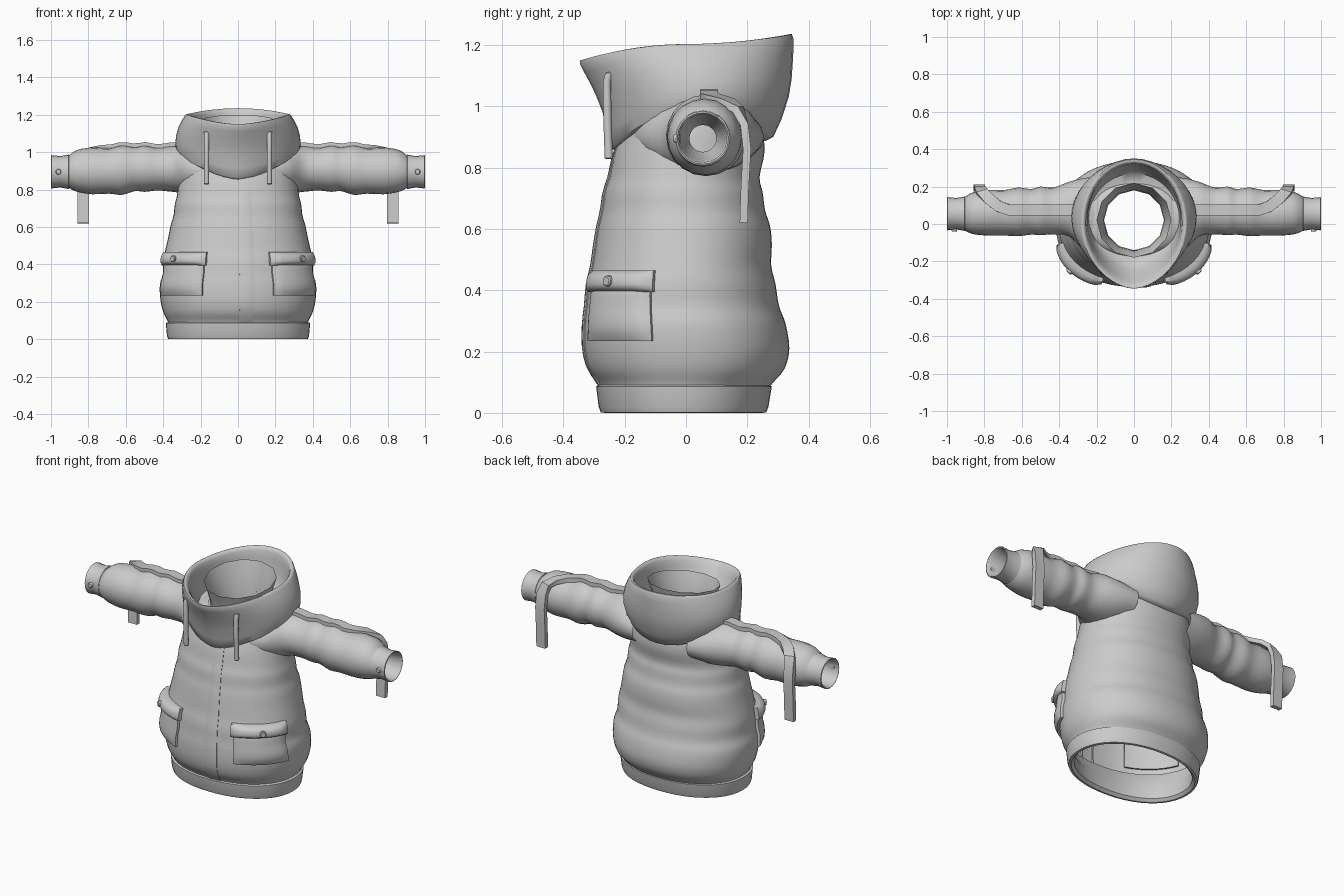
import bpy, bmesh
from math import sin, cos, pi, radians
from mathutils import Vector as V

if "Cube" in bpy.data.objects:
    bpy.data.objects.remove(bpy.data.objects["Cube"])


def finish(name, verts, faces, mirror=False, angle=40):
    me = bpy.data.meshes.new(name)
    me.from_pydata([tuple(v) for v in verts], [], faces)
    bm = bmesh.new()
    bm.from_mesh(me)
    bmesh.ops.recalc_face_normals(bm, faces=bm.faces)
    bm.to_mesh(me)
    bm.free()
    ob = bpy.data.objects.new(name, me)
    bpy.context.collection.objects.link(ob)
    bpy.ops.object.select_all(action='DESELECT')
    ob.select_set(True)
    bpy.context.view_layer.objects.active = ob
    bpy.ops.object.shade_smooth_by_angle(angle=radians(angle))
    if mirror:
        ob.modifiers.new("mirror", 'MIRROR').use_clip = False
    return ob


def loft(name, rings, cap=False, mirror=False, angle=40):
    n = len(rings[0])
    verts = [p for r in rings for p in r]
    faces = [(i * n + j, i * n + (j + 1) % n, (i + 1) * n + (j + 1) % n, (i + 1) * n + j)
             for i in range(len(rings) - 1) for j in range(n)]
    if cap:
        faces += [tuple(range(n)), tuple(range(len(verts) - n, len(verts)))]
    return finish(name, verts, faces, mirror, angle)


def smooth(pts, k=3):
    # Catmull-Rom resampling of a list of tuples
    out = []
    for i in range(len(pts) - 1):
        a, b, c, d = pts[max(i - 1, 0)], pts[i], pts[i + 1], pts[min(i + 2, len(pts) - 1)]
        for s in range(k):
            t = s / k
            out.append(tuple(0.5 * (2 * q + (r - p) * t + (2 * p - 5 * q + 4 * r - u) * t * t
                                    + (3 * q - p - 3 * r + u) * t ** 3)
                             for p, q, r, u in zip(a, b, c, d)))
    return out + [tuple(pts[-1])]


def at(prof, k):
    for a, b in zip(prof, prof[1:]):
        if a[0] <= k <= b[0]:
            t = (k - a[0]) / (b[0] - a[0])
            return [p + (q - p) * t for p, q in zip(a, b)]


def sp(v, e):
    return abs(v) ** e * (1 if v >= 0 else -1)


def oval(t, z, hx, yf, yb, e=0.93):
    # t = 0 at the front, pi/2 at +x
    return V((hx * sp(sin(t), e), (yf + yb) / 2 - (yb - yf) / 2 * sp(cos(t), e), z))


def turn(n):
    return [2 * pi * i / n for i in range(n)]


# Body: z, half width, front y, back y
body = smooth([(.075, .37, -.28, .265), (.1, .378, -.29, .285), (.145, .40, -.32, .322),
               (.21, .415, -.335, .337), (.29, .418, -.335, .325), (.35, .402, -.328, .303),
               (.42, .40, -.322, .292), (.48, .388, -.308, .278), (.55, .372, -.298, .28),
               (.61, .36, -.288, .274), (.66, .345, -.276, .258), (.72, .338, -.268, .25),
               (.77, .326, -.252, .24), (.86, .315, -.232, .257), (.95, .30, -.19, .24),
               (1.0, .26, -.16, .215), (1.03, .17, -.14, .18)])
loft("body", [[oval(t, *r) for t in turn(48)] for r in body])

# Hem band folded to the inside
hem = [(.092, .372, -.282, .27), (.086, .386, -.293, .28), (.02, .38, -.285, .269), (.002, .374, -.278, .262),
       (0, .36, -.265, .25), (.015, .345, -.25, .236), (.09, .35, -.255, .245), (.2, .405, -.325, .325)]
loft("hem", [[oval(t, *r) for t in turn(48)] for r in hem])

# Hood: half width, front y, back y, z at front, side, back; folds over at the rim
hood = smooth([(.26, -.215, .24, .85, .98, .89), (.318, -.245, .285, .865, .985, .9),
               (.335, -.272, .335, .98, 1.05, 1.03), (.32, -.31, .348, 1.07, 1.13, 1.14),
               (.288, -.346, .35, 1.138, 1.19, 1.222), (.275, -.337, .338, 1.15, 1.203, 1.235),
               (.258, -.315, .322, 1.13, 1.185, 1.215), (.25, -.28, .31, 1.08, 1.11, 1.12),
               (.24, -.21, .27, .99, 1.01, 1.01), (.17, -.14, .18, .98, 1.0, 1.0)], 2)


def hood_point(t, hx, yf, yb, zf, zs, zb):
    c = cos(t)
    z = zs + ((zf if c > 0 else zb) - zs) * c * c
    p = oval(t, z, hx, yf, yb, 1)
    if c > 0:  # slightly pointed front
        p.x = hx * sp(sin(t), 1.15)
    return p


loft("hood", [[hood_point(t, *r) for t in turn(40)] for r in hood], angle=50)

# Inner collar, flared and slanted with the hood rim
collar = []
for r, zf, zb in [(.16, .98, .98), (.165, 1.03, 1.05), (.185, 1.1, 1.14), (.2, 1.14, 1.2)]:
    collar.append([V((r * sin(t), .02 - r * cos(t), zf + (zb - zf) * (1 - cos(t)) / 2)) for t in turn(12)])
loft("inner_collar", collar)

# Sleeves: x, centre y, centre z, radius y, radius z
sleeve = smooth([(.18, .04, .90, .215, .11), (.27, .055, .905, .19, .125), (.35, .08, .912, .145, .124),
                 (.43, .07, .91, .125, .115), (.5, .07, .913, .13, .125), (.55, .065, .91, .122, .118),
                 (.62, .065, .905, .13, .133), (.69, .06, .9, .122, .122), (.78, .06, .9, .122, .125),
                 (.86, .058, .9, .112, .112), (.905, .055, .895, .09, .086)])


def sleeve_ring(x, cy, cz, ry, rz):
    return [V((x, cy + ry * cos(t), cz + rz * sin(t))) for t in turn(20)]


loft("sleeve", [sleeve_ring(*r) for r in sleeve], mirror=True)

# Cuffs with narrowing lining
cuff = [(.9, .082), (.905, .092), (.95, .084), (.998, .089), (1.0, .084), (.992, .078), (.91, .072), (.82, .044)]
loft("cuff", [sleeve_ring(x, .055, .895, r, r) for x, r in cuff], mirror=True, angle=50)


# Flat strap along the sleeve top, turning back and hanging down
path = []
for i in range(13):
    x = .25 + .035 * i
    s = at(sleeve, x)
    path.append((V((x, .075, s[2] + s[4] + .004)), V((0, 1, 0))))
path += [(V((.725, .095, 1.024)), V((-.4, .9, 0))), (V((.775, .135, 1.012)), V((-.7, .7, 0))),
         (V((.81, .17, .99)), V((-.95, .3, 0))), (V((.825, .19, .94)), V((-1, 0, 0))),
         (V((.827, .199, .86)), V((-1, 0, 0))), (V((.827, .192, .74)), V((-1, 0, 0))),
         (V((.827, .188, .62)), V((-1, 0, 0)))]
strap = []
for i, (p, w) in enumerate(path):
    tan = path[min(i + 1, len(path) - 1)][0] - path[max(i - 1, 0)][0]
    w = w.normalized()
    n = tan.cross(w).normalized() * .013
    w = w * .03
    strap.append([p + w + n, p - w + n, p - w - n, p + w - n])
loft("sleeve_strap", strap, cap=True, mirror=True)


# Patches that follow the body surface
def surf(t, z, off):
    r = at(body, z)
    p = oval(t, *r)
    d = oval(t + .02, *r) - oval(t - .02, *r)
    n = V((-d.y, d.x, 0)).normalized()
    if n.dot(V((sin(t), -cos(t), 0))) < 0:
        n = -n
    return p + n * off, n


def patch(name, t0, t1, z0, z1, off, mirror=True, nt=12, nz=8):
    us = [0] + [i / nt for i in range(nt + 1)] + [1]
    vs = [0] + [i / nz for i in range(nz + 1)] + [1]
    verts, faces = [], []
    for j, v in enumerate(vs):
        for i, u in enumerate(us):
            edge = i in (0, len(us) - 1) or j in (0, len(vs) - 1)
            puff = .45 + .55 * (16 * u * (1 - u) * v * (1 - v)) ** .4
            verts.append(surf(radians(t0 + (t1 - t0) * u), z0 + (z1 - z0) * v, -.01 if edge else off * puff)[0])
    m = len(us)
    for j in range(len(vs) - 1):
        for i in range(m - 1):
            a = j * m + i
            faces.append((a, a + 1, a + m + 1, a + m))
    finish(name, verts, faces, mirror, 50)


patch("pocket", 25, 73, .235, .43, .032)
patch("pocket_flap", 23, 75, .395, .465, .05, nz=6)
patch("front_placket", 1, 11, .09, .87, .006, mirror=False, nt=4, nz=24)


# Buttons
def button(name, loc, n, r):
    a = n.orthogonal().normalized()
    b = n.cross(a)
    rings = [[loc + n * h + (a * cos(t) + b * sin(t)) * r * k for t in turn(12)]
             for h, k in [(-.012, 1), (.006, 1), (.01, .8)]]
    loft(name, rings, cap=True, mirror=True)


p, n = surf(radians(50), .43, .05)
button("pocket_button", p, n, .018)
button("cuff_button", V((.96, -.03, .895)), V((0, -1, 0)), .015)

# Hood drawstrings
cord = [(-.235, 1.115, .008), (-.25, 1.108, .014), (-.258, 1.08, .014), (-.256, .95, .014),
        (-.252, .832, .014), (-.252, .828, .01)]
loft("drawstring", [[V((.168 + r * cos(t), y + r * sin(t), z)) for t in turn(10)] for y, z, r in cord],
     cap=True, mirror=True)
